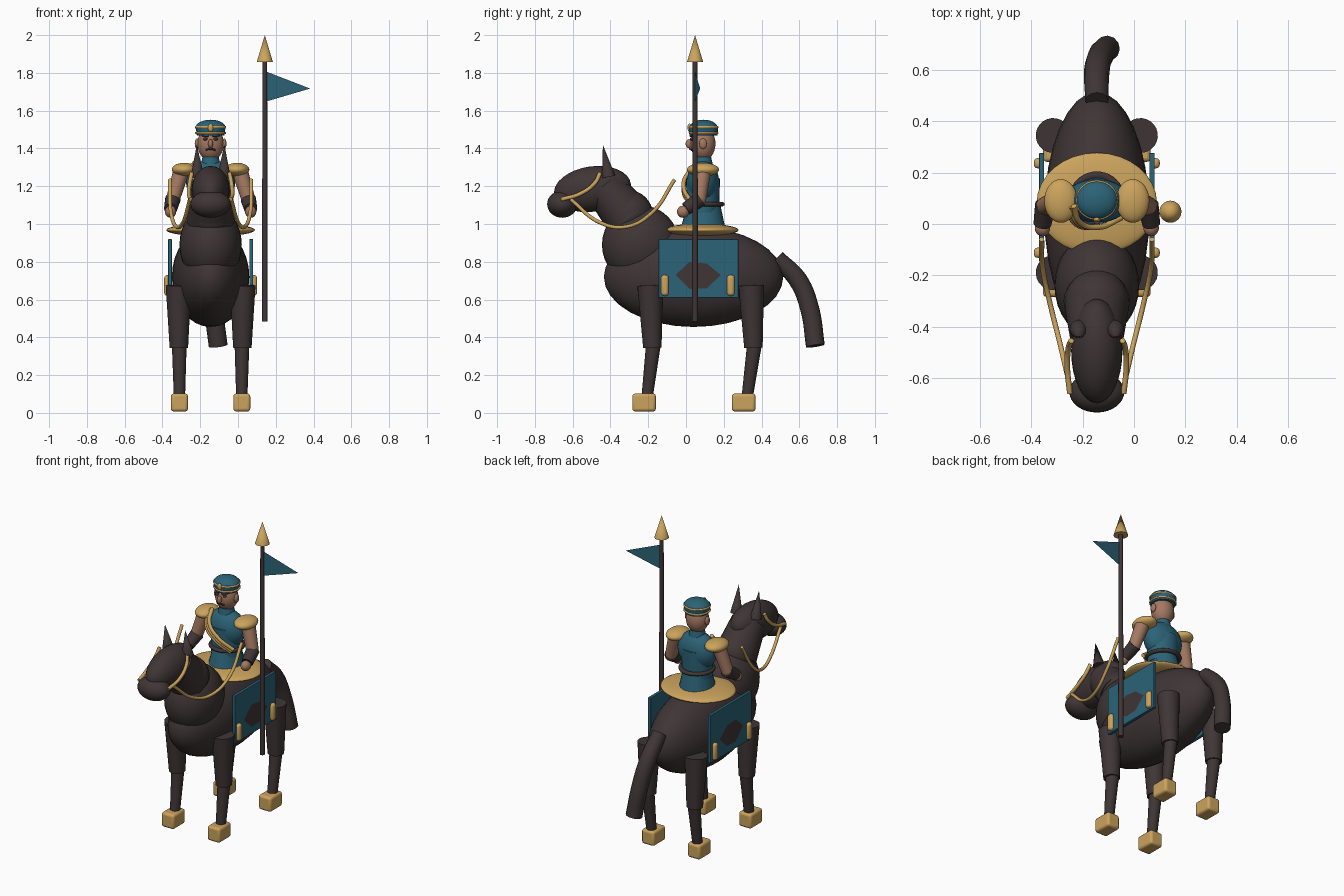
import bpy, math
from mathutils import Vector

if "Cube" in bpy.data.objects:
    bpy.data.objects.remove(bpy.data.objects["Cube"], do_unlink=True)

CX = -0.145  # middle line of horse and rider


def material(name, rgb):
    m = bpy.data.materials.new(name)
    m.use_nodes = True
    m.diffuse_color = (*rgb, 1)
    m.node_tree.nodes["Principled BSDF"].inputs["Base Color"].default_value = (*rgb, 1)
    return m


DARK = material("dark brown", (0.05, 0.036, 0.036))
GOLD = material("gold", (0.6, 0.37, 0.11))
TEAL = material("teal", (0.025, 0.125, 0.185))
SKIN = material("tan skin", (0.37, 0.19, 0.12))


def finish(name, mat, smooth=True):
    ob = bpy.context.object
    ob.name = name
    ob.data.materials.clear()
    ob.data.materials.append(mat)
    if smooth:
        bpy.ops.object.shade_smooth_by_angle(angle=math.radians(40))
    return ob


def at(p):
    return Vector((p[0] + CX, p[1], p[2]))


def ball(name, p, r, mat, tilt=0):
    bpy.ops.mesh.primitive_uv_sphere_add(segments=32, ring_count=16, radius=1, location=at(p),
                                         rotation=(tilt, 0, 0))
    bpy.context.object.scale = r
    return finish(name, mat)


def taper(name, a, b, ra, rb, mat, flat=1.0):
    a, b = at(a), at(b)
    d = b - a
    bpy.ops.mesh.primitive_cone_add(vertices=24, radius1=ra, radius2=rb, depth=d.length,
                                    location=(a + b) / 2)
    ob = bpy.context.object
    ob.rotation_euler = d.to_track_quat('Z', 'Y').to_euler()
    ob.scale.x = flat
    return finish(name, mat)


def ring(name, p, r, thick, mat, sy=1.0, sz=1.0):
    bpy.ops.mesh.primitive_torus_add(major_radius=r, minor_radius=thick, major_segments=40,
                                     minor_segments=10, location=at(p))
    bpy.context.object.scale = (1, sy, sz)
    return finish(name, mat)


def block(name, p, size, bevel, mat):
    bpy.ops.mesh.primitive_cube_add(size=1, location=at(p))
    ob = bpy.context.object
    ob.scale = size
    bpy.ops.object.transform_apply(location=False, rotation=False, scale=True)
    mod = ob.modifiers.new("bevel", 'BEVEL')
    mod.width, mod.segments = bevel, 3
    return finish(name, mat)


def tube(name, pts, r, mat, sizes=None):
    cu = bpy.data.curves.new(name, 'CURVE')
    cu.dimensions = '3D'
    cu.bevel_depth, cu.bevel_resolution = r, 4
    cu.use_fill_caps = True
    sp = cu.splines.new('BEZIER')
    sp.bezier_points.add(len(pts) - 1)
    for i, (bp, p) in enumerate(zip(sp.bezier_points, pts)):
        bp.co = at(p)
        bp.handle_left_type = bp.handle_right_type = 'AUTO'
        bp.radius = sizes[i] if sizes else 1
    ob = bpy.data.objects.new(name, cu)
    bpy.context.collection.objects.link(ob)
    bpy.ops.object.select_all(action='DESELECT')
    ob.select_set(True)
    bpy.context.view_layer.objects.active = ob
    bpy.ops.object.convert(target='MESH')
    return finish(name, mat)


def sheet(name, pts, mat):
    me = bpy.data.meshes.new(name)
    me.from_pydata([at(p) for p in pts], [], [tuple(range(len(pts)))])
    ob = bpy.data.objects.new(name, me)
    bpy.context.collection.objects.link(ob)
    bpy.context.view_layer.objects.active = ob
    return finish(name, mat, False)


# Horse body, neck and head
ball("horse_body", (0, 0.04, 0.72), (0.205, 0.475, 0.265), DARK)
ball("horse_chest", (0, -0.24, 0.89), (0.165, 0.205, 0.21), DARK)
ball("neck_base", (0, -0.31, 1.05), (0.127, 0.135, 0.13), DARK)
taper("horse_neck", (0, -0.30, 1.03), (0, -0.44, 1.2), 0.13, 0.105, DARK)
ball("horse_head", (0, -0.495, 1.185), (0.1, 0.205, 0.12), DARK, math.radians(8))
ball("horse_muzzle", (0, -0.655, 1.105), (0.107, 0.08, 0.072), DARK)
tube("horse_tail", [(0, 0.48, 0.82), (0, 0.595, 0.7), (0.015, 0.655, 0.55), (0.04, 0.685, 0.355)],
     0.05, DARK, [0.9, 1, 1, 1])

for s, side in ((-1, "right"), (1, "left")):
    taper(side + "_horse_ear", (s * 0.07, -0.41, 1.25), (s * 0.073, -0.44, 1.42), 0.036, 0, DARK)

    # Legs and hooves: leg offset, lower leg end and hoof follow the same rule
    for end, y, shin, foot in (("front", -0.19, -0.205, -0.222), ("hind", 0.345, 0.325, 0.305)):
        n = f"{side}_{end}_"
        taper(n + "upper_leg", (s * 0.17, y, 0.675), (s * 0.168, y + 0.012, 0.345), 0.068, 0.049, DARK)
        taper(n + "lower_leg", (s * 0.166, y + 0.017, 0.36), (s * 0.165, shin, 0.09), 0.039, 0.03, DARK)
        block(n + "hoof", (s * 0.165, foot, 0.055), (0.09, 0.125, 0.095), 0.015, GOLD)

    # Saddle cloth with lozenge and tassels
    block(side + "_saddle_cloth", (s * 0.215, 0.066, 0.765), (0.02, 0.422, 0.31), 0.003, TEAL)
    sheet(side + "_lozenge", [(s * 0.2265, y, z) for y, z in (
        (-0.055, 0.73), (0.02, 0.8), (0.11, 0.79), (0.185, 0.73), (0.11, 0.66), (0.02, 0.655))], DARK)
    for end, y in (("front", -0.112), ("rear", 0.237)):
        block(f"{side}_{end}_tassel", (s * 0.228, y, 0.675), (0.035, 0.04, 0.11), 0.015, GOLD)

    # Bridle and reins
    tube(side + "_cheek_strap", [(s * 0.105, -0.66, 1.13), (s * 0.115, -0.56, 1.16),
                                 (s * 0.11, -0.48, 1.22), (s * 0.1, -0.455, 1.27)], 0.011, GOLD)
    tube(side + "_rein", [(s * 0.11, -0.61, 1.13), (s * 0.145, -0.46, 1.01), (s * 0.18, -0.32, 0.985),
                          (s * 0.21, -0.18, 1.06), (s * 0.215, -0.06, 1.235)], 0.01, GOLD)

    # Rider arms, shoulders and facial features
    n = side + "_rider_"
    ball(n + "shoulder_plate", (s * 0.14, 0.09, 1.288), (0.065, 0.085, 0.036), GOLD)
    taper(n + "upper_arm", (s * 0.155, 0.09, 1.28), (s * 0.2, 0.07, 1.13), 0.043, 0.037, SKIN)
    ball(n + "elbow", (s * 0.2, 0.07, 1.13), (0.037, 0.037, 0.037), SKIN)
    taper(n + "bracer", (s * 0.2, 0.075, 1.13), (s * 0.212, 0, 1.08), 0.041, 0.035, DARK)
    ball(n + "hand", (s * 0.212, -0.015, 1.065), (0.03, 0.033, 0.032), SKIN)
    ball(n + "ear", (s * 0.072, 0.09, 1.425), (0.012, 0.02, 0.028), SKIN)
    ball(n + "eye", (s * 0.028, 0.03, 1.45), (0.012, 0.009, 0.008), DARK)
    tube(n + "eyebrow", [(s * 0.012, 0.024, 1.465), (s * 0.045, 0.037, 1.468)], 0.005, DARK)

# Saddle
ball("saddle", (0, 0.08, 0.968), (0.235, 0.198, 0.034), GOLD)

# Rider body and clothing
taper("tunic_skirt", (0, 0.09, 0.95), (0, 0.095, 1.1), 0.125, 0.088, TEAL, 0.9)
taper("tunic_waist", (0, 0.09, 1.06), (0, 0.09, 1.24), 0.085, 0.09, TEAL, 1.1)
ball("tunic_chest", (0, 0.09, 1.22), (0.13, 0.085, 0.12), TEAL)
ring("belt", (0, 0.095, 1.105), 0.095, 0.015, DARK, sz=0.8)
taper("collar", (0, 0.09, 1.3), (0, 0.09, 1.355), 0.055, 0.043, TEAL)
for k in (-1, 0, 1):
    d = k * 0.011
    tube("sash_strip", [(-0.1 + d, 0.07, 1.315 + d), (-0.075 + d, 0.005, 1.25 + d),
                        (0.0 + d, -0.012, 1.18 + d), (0.085 + d, 0.025, 1.11 + d)], 0.011, GOLD)

# Rider head
taper("rider_neck", (0, 0.09, 1.33), (0, 0.09, 1.4), 0.042, 0.042, SKIN)
ball("rider_head", (0, 0.09, 1.425), (0.07, 0.066, 0.09), SKIN)
ball("nose", (0, 0.016, 1.425), (0.013, 0.018, 0.024), SKIN)
tube("moustache", [(-0.025, 0.03, 1.392), (0, 0.02, 1.398), (0.025, 0.03, 1.392)], 0.005, DARK)

# Cap with gold bands and badge
taper("cap_band", (0, 0.093, 1.468), (0, 0.093, 1.51), 0.073, 0.078, TEAL)
ball("cap_top", (0, 0.093, 1.51), (0.08, 0.074, 0.042), TEAL)
for z in (1.482, 1.513):
    ring("cap_gold_band", (0, 0.093, z), 0.077, 0.006, GOLD, 0.95)
ball("cap_badge", (0, 0.018, 1.51), (0.014, 0.01, 0.022), GOLD)

# Lance and pennant, placed from the middle line
LX, LY = 0.142 - CX, 0.048
taper("lance_lower_shaft", (LX, LY, 0.485), (LX, LY, 1.24), 0.0155, 0.0145, DARK)
taper("lance_upper_shaft", (LX, LY, 1.24), (LX, LY, 1.87), 0.0135, 0.0125, DARK)
taper("lance_tip", (LX, LY, 1.857), (LX, LY, 2.0), 0.043, 0, GOLD)
sheet("pennant", [(LX + 0.012, LY, 1.805), (LX + 0.012, LY, 1.65), (LX + 0.24, LY + 0.027, 1.717)], TEAL)
